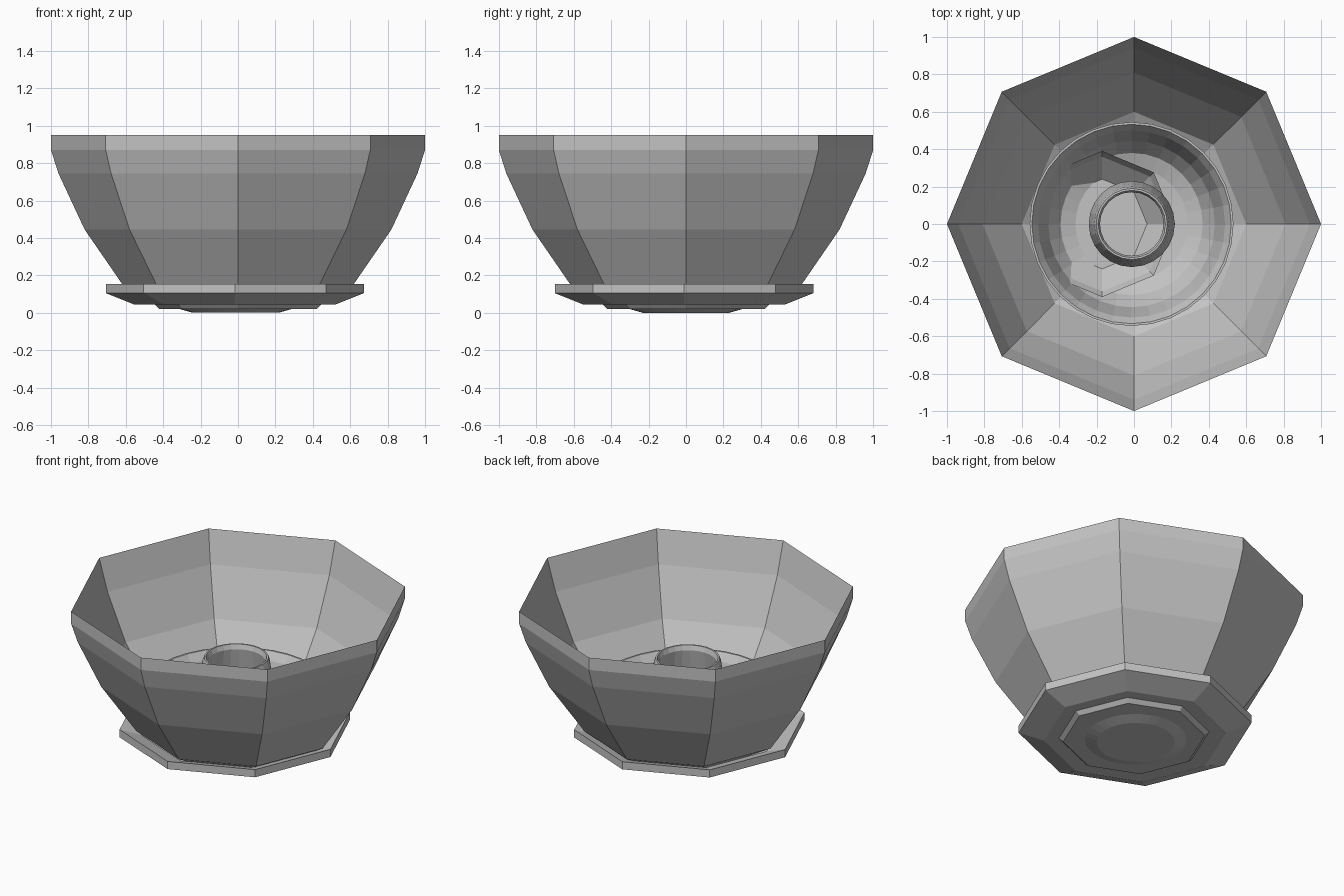
import bpy, math

grey = bpy.data.materials.new("plain grey")
grey.diffuse_color = (0.55, 0.55, 0.55, 1)


def lathe(name, profile, sides, centre=(0, 0), cap=False):
    """Revolve (radius, height) points; optionally close the first ring."""
    verts, faces = [], []
    for r, z in profile:
        for i in range(sides):
            a = 2 * math.pi * i / sides
            verts.append((centre[0] + r * math.cos(a), centre[1] + r * math.sin(a), z))
    for k in range(len(profile) - 1):
        for i in range(sides):
            j = (i + 1) % sides
            faces.append((k * sides + i, k * sides + j, (k + 1) * sides + j, (k + 1) * sides + i))
    if cap:
        faces.append(tuple(reversed(range(sides))))
    mesh = bpy.data.meshes.new(name)
    mesh.from_pydata(verts, [], faces)
    mesh.materials.append(grey)
    ob = bpy.data.objects.new(name, mesh)
    bpy.context.collection.objects.link(ob)
    return ob


# Large octagonal bowl: outer wall up to a sharp rim, then the inner wall
lathe("outer_bowl", [(0.42, 0.02), (0.445, 0.045), (0.61, 0.14), (0.82, 0.445),
                     (0.96, 0.745), (1.0, 0.87), (1.0, 0.95), (0.94, 0.745),
                     (0.81, 0.45), (0.6, 0.15), (0.43, 0.05)], 8, cap=True)

# Octagonal saucer, slightly off centre, with a sharp rim
lathe("saucer", [(0.43, 0.045), (0.54, 0.045), (0.69, 0.105), (0.69, 0.155),
                 (0.56, 0.11)], 8, (-0.017, -0.01))

# Round inner dish with a thin rim; its foot reaches the ground
lathe("inner_dish", [(0.23, 0.0), (0.30, 0.02), (0.39, 0.05), (0.455, 0.14),
                     (0.485, 0.25), (0.51, 0.33), (0.545, 0.38), (0.533, 0.38),
                     (0.50, 0.33), (0.475, 0.25), (0.445, 0.15), (0.38, 0.06),
                     (0.30, 0.03), (0.22, 0.02), (0.005, 0.02)], 32, (-0.013, 0), cap=True)

# Small octagonal tray, offset to the left
lathe("small_tray", [(0.24, 0.03), (0.36, 0.14), (0.39, 0.19)], 8, (-0.17, 0), cap=True)

# Round cup in the middle
lathe("cup", [(0.20, 0.04), (0.225, 0.12), (0.23, 0.25), (0.215, 0.42), (0.20, 0.54),
              (0.19, 0.57), (0.18, 0.57), (0.17, 0.54), (0.19, 0.42), (0.205, 0.25),
              (0.2, 0.12), (0.18, 0.05)], 24, (-0.012, 0))
